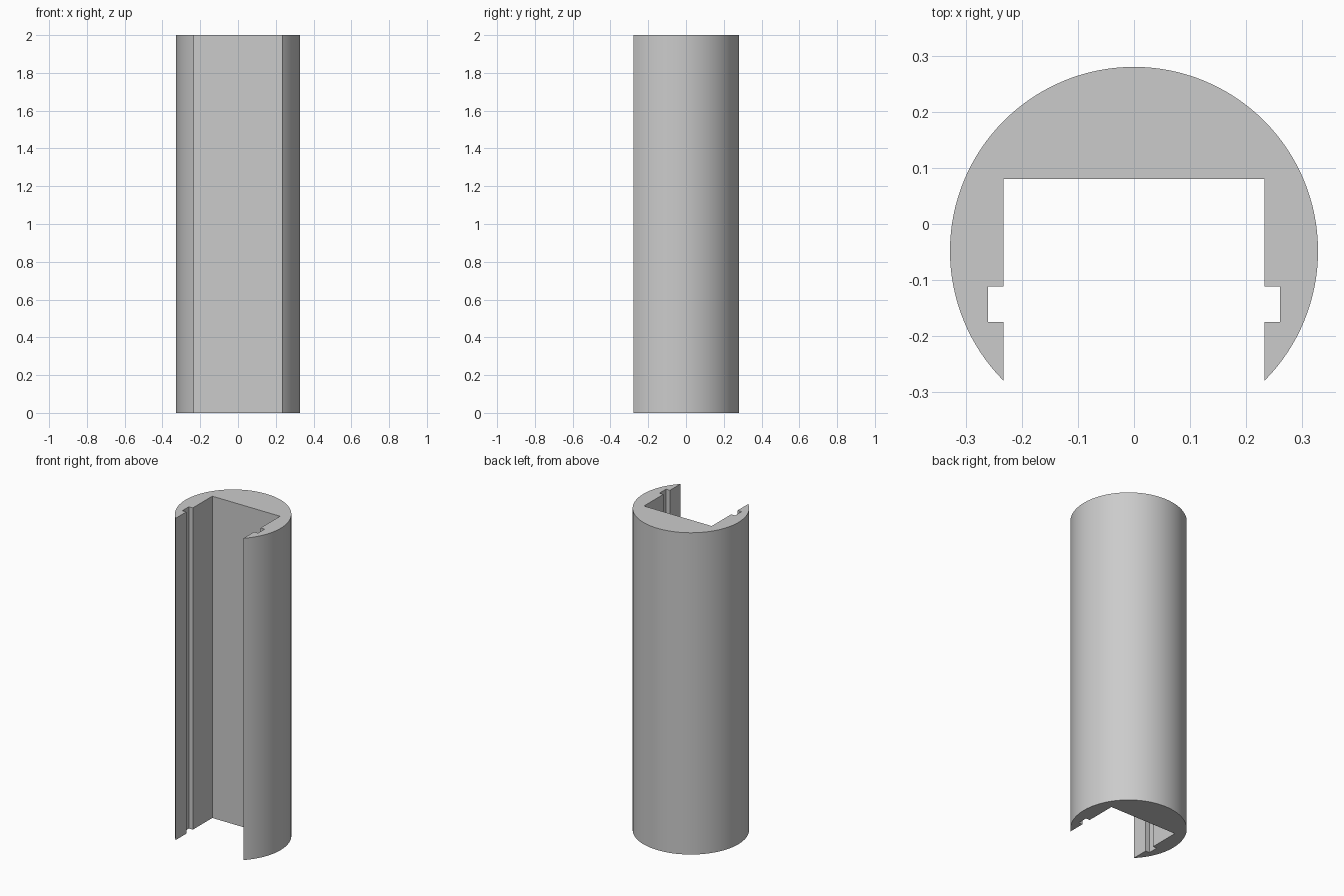
import bpy
import bmesh
import math

cube = bpy.data.objects.get("Cube")
if cube:
    bpy.data.objects.remove(cube, do_unlink=True)

HEIGHT = 2.0
RADIUS = 0.328
CENTRE_Y = -0.048
SLOT_X = 0.233       # half width of the open channel
SLOT_BACK = 0.08     # back wall of the channel
GROOVE_X = 0.26      # depth of the side grooves
GROOVE_Y = (-0.175, -0.111)
SEGMENTS = 96

# Plain grey material
grey = bpy.data.materials.new("plain_grey")
grey.use_nodes = True
colour = (0.6, 0.6, 0.6, 1.0)
grey.diffuse_color = colour
grey.node_tree.nodes["Principled BSDF"].inputs["Base Color"].default_value = colour

# Round outer wall, from the right lip over the back to the left lip
half_sweep = math.pi - math.asin(SLOT_X / RADIUS)
profile = []
for i in range(SEGMENTS + 1):
    a = half_sweep * (2 * i / SEGMENTS - 1)
    profile.append((RADIUS * math.sin(a), CENTRE_Y + RADIUS * math.cos(a)))

# Inner channel with a groove in each side, mirrored
side = [(SLOT_X, GROOVE_Y[0]), (GROOVE_X, GROOVE_Y[0]),
        (GROOVE_X, GROOVE_Y[1]), (SLOT_X, GROOVE_Y[1]), (SLOT_X, SLOT_BACK)]
profile += side + [(-x, y) for x, y in reversed(side)]

# Extrude the profile upward
bm = bmesh.new()
base = bm.faces.new([bm.verts.new((x, y, 0)) for x, y in profile])
top = bmesh.ops.extrude_face_region(bm, geom=[base], use_keep_orig=True)
bmesh.ops.translate(bm, vec=(0, 0, HEIGHT),
                    verts=[v for v in top["geom"] if isinstance(v, bmesh.types.BMVert)])
bmesh.ops.recalc_face_normals(bm, faces=bm.faces)
bmesh.ops.triangulate(bm, faces=[f for f in bm.faces if len(f.verts) > 4])

mesh = bpy.data.meshes.new("channel_column")
bm.to_mesh(mesh)
bm.free()
mesh.materials.append(grey)
column = bpy.data.objects.new("channel_column", mesh)
bpy.context.collection.objects.link(column)

# Smooth the round wall, keep the corners sharp
bpy.ops.object.select_all(action="DESELECT")
column.select_set(True)
bpy.context.view_layer.objects.active = column
bpy.ops.object.shade_smooth_by_angle(angle=math.radians(30))
